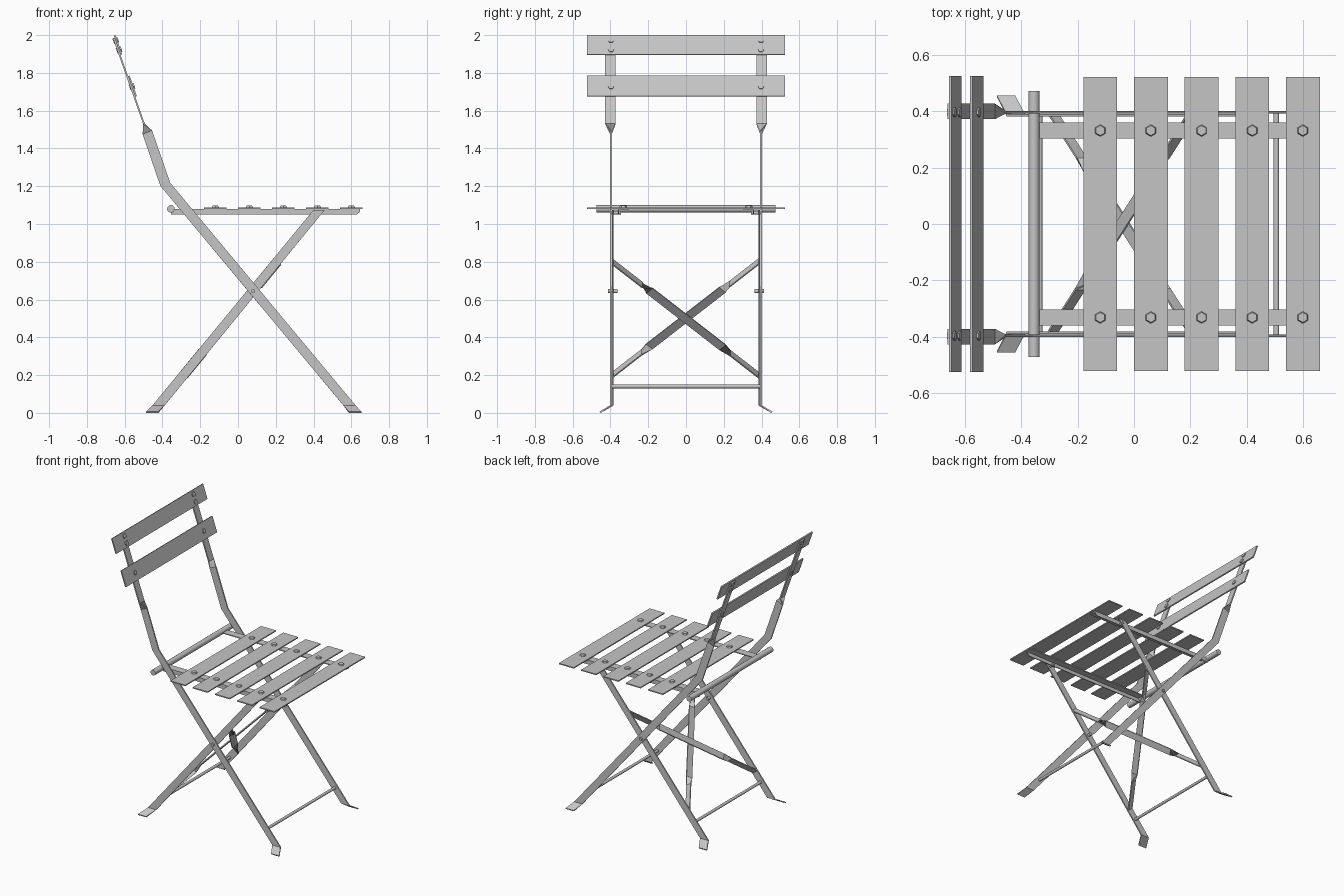
import bpy, bmesh, math
from mathutils import Vector as V

if "Cube" in bpy.data.objects:
    bpy.data.objects.remove(bpy.data.objects["Cube"])

metal = bpy.data.materials.new("grey_painted_metal")
metal.use_nodes = True
grey = (0.56, 0.56, 0.56, 1)
metal.diffuse_color = grey
metal.node_tree.nodes["Principled BSDF"].inputs["Base Color"].default_value = grey


def finish(name, bm, mirror=False, smooth=False):
    bmesh.ops.recalc_face_normals(bm, faces=bm.faces)
    mesh = bpy.data.meshes.new(name)
    bm.to_mesh(mesh)
    bm.free()
    mesh.materials.append(metal)
    ob = bpy.data.objects.new(name, mesh)
    bpy.context.collection.objects.link(ob)
    if smooth:
        bpy.ops.object.select_all(action='DESELECT')
        ob.select_set(True)
        bpy.context.view_layer.objects.active = ob
        bpy.ops.object.shade_smooth_by_angle(angle=math.radians(40))
    if mirror:
        mod = ob.modifiers.new("other_side", 'MIRROR')
        mod.use_axis = (False, True, False)
        mod.use_mirror_merge = False
    return ob


def strip(name, path, thick, mirror=False):
    """Flat bar through (centre, width vector) stations; it may bend and twist."""
    bm = bmesh.new()
    pts = [V(p) for p, w in path]
    rings = []
    for i, (p, w) in enumerate(path):
        w = V(w) / 2
        along = pts[min(i + 1, len(pts) - 1)] - pts[max(i - 1, 0)]
        n = along.cross(w).normalized() * thick / 2
        rings.append([bm.verts.new(pts[i] + o) for o in (w + n, n - w, -w - n, w - n)])
    for a, b in zip(rings, rings[1:]):
        for k in range(4):
            j = (k + 1) % 4
            bm.faces.new((a[k], a[j], b[j], b[k]))
    bm.faces.new(rings[0])
    bm.faces.new(rings[-1])
    return finish(name, bm, mirror)


def rod(name, start, end, radius, sides=12, mirror=False, top=1.0):
    a, b = V(start), V(end)
    bm = bmesh.new()
    bmesh.ops.create_cone(bm, cap_ends=True, segments=sides, radius1=radius,
                          radius2=radius * top, depth=(b - a).length)
    turn = V((0, 0, 1)).rotation_difference(b - a).to_matrix()
    for v in bm.verts:
        v.co = turn @ v.co + (a + b) / 2
    return finish(name, bm, mirror, smooth=sides > 6)


# Long legs: splayed foot, knee, then a quarter twist into the back upright
flat = (0.065, 0, 0)
strip("long_leg", [
    ((0.62, 0.455, 0.003), flat),
    ((0.59, 0.397, 0.04), flat),
    ((-0.385, 0.397, 1.21), (0.052, 0, 0.017)),
    ((-0.48, 0.397, 1.485), (0.05, 0, 0.02)),
    ((-0.498, 0.4, 1.53), (0, 0.055, 0)),
    ((-0.658, 0.4, 1.985), (0, 0.055, 0))], 0.009, mirror=True)

# Short legs, inside the long ones
strip("short_leg", [
    ((-0.455, 0.455, 0.003), flat),
    ((-0.42, 0.387, 0.04), flat),
    ((0.43, 0.387, 1.075), (0.06, 0, 0))], 0.009, mirror=True)

# Stretchers, rear tube and pivots
rod("front_stretcher", (0.506, -0.395, 0.14), (0.506, 0.395, 0.14), 0.01)
rod("rear_stretcher", (-0.335, -0.387, 0.14), (-0.335, 0.387, 0.14), 0.01)
rod("rear_seat_tube", (-0.355, -0.473, 1.08), (-0.355, 0.473, 1.08), 0.02, 16)
rod("leg_pivot", (0.08, 0.362, 0.645), (0.08, 0.412, 0.645), 0.011, mirror=True)
rod("seat_pivot", (0.42, 0.345, 1.06), (0.42, 0.395, 1.06), 0.01, mirror=True)

# Crossed braces between the short legs, flat in the middle and twisted at the ends
normal = V((0.771, 0, -0.636))
for side, name in ((1, "cross_brace_a"), (-1, "cross_brace_b")):
    d = V((-0.2475, side * 0.387, -0.3))
    mid = V((-0.04, 0, 0.5)) + normal * 0.004 * side
    wide = normal.cross(d).normalized() * 0.048
    path = []
    for t in (-1, -0.6, -0.5, 0.5, 0.6, 1):
        path.append((mid + d * t, normal * 0.045 if abs(t) > 0.55 else wide))
    strip(name, path, 0.007)

# Seat rails, angle section
strip("rail_top", [((-0.345, 0.332, 1.077), (0, 0.055, 0)),
                   ((0.645, 0.332, 1.077), (0, 0.055, 0))], 0.006, mirror=True)
strip("rail_side", [((-0.355, 0.357, 1.064), (0, 0, 0.03)),
                    ((0.625, 0.357, 1.064), (0, 0, 0.03)),
                    ((0.645, 0.357, 1.071), (0, 0, 0.016))], 0.006, mirror=True)

# Seat slats and their bolts
for i in range(5):
    x = -0.12 + 0.18 * i
    strip(f"seat_slat_{i + 1}", [((x, -0.523, 1.084), (0.12, 0, 0)),
                                 ((x, 0.523, 1.084), (0.12, 0, 0))], 0.008)
    rod(f"seat_bolt_{i + 1}", (x, 0.332, 1.086), (x, 0.332, 1.097), 0.022, 6,
        mirror=True, top=0.8)

# Back slats on the front of the uprights, with bolts
up = V((-0.332, 0, 0.943))
front = V((0.943, 0, 0.332))


def on_back(z, y, out):
    x = -0.498 - 0.3516 * (z - 1.53)
    return V((x, y, z)) + front * out


for name, z, height in (("upper", 1.945, 0.108), ("lower", 1.727, 0.116)):
    strip(f"{name}_back_slat", [(on_back(z, -0.525, 0.009), up * height),
                                (on_back(z, 0.525, 0.009), up * height)], 0.009)
for i, z in enumerate((1.725, 1.92, 1.97)):
    rod(f"back_bolt_{i + 1}", on_back(z, 0.397, -0.008), on_back(z, 0.397, 0.02),
        0.017, 6, mirror=True)
